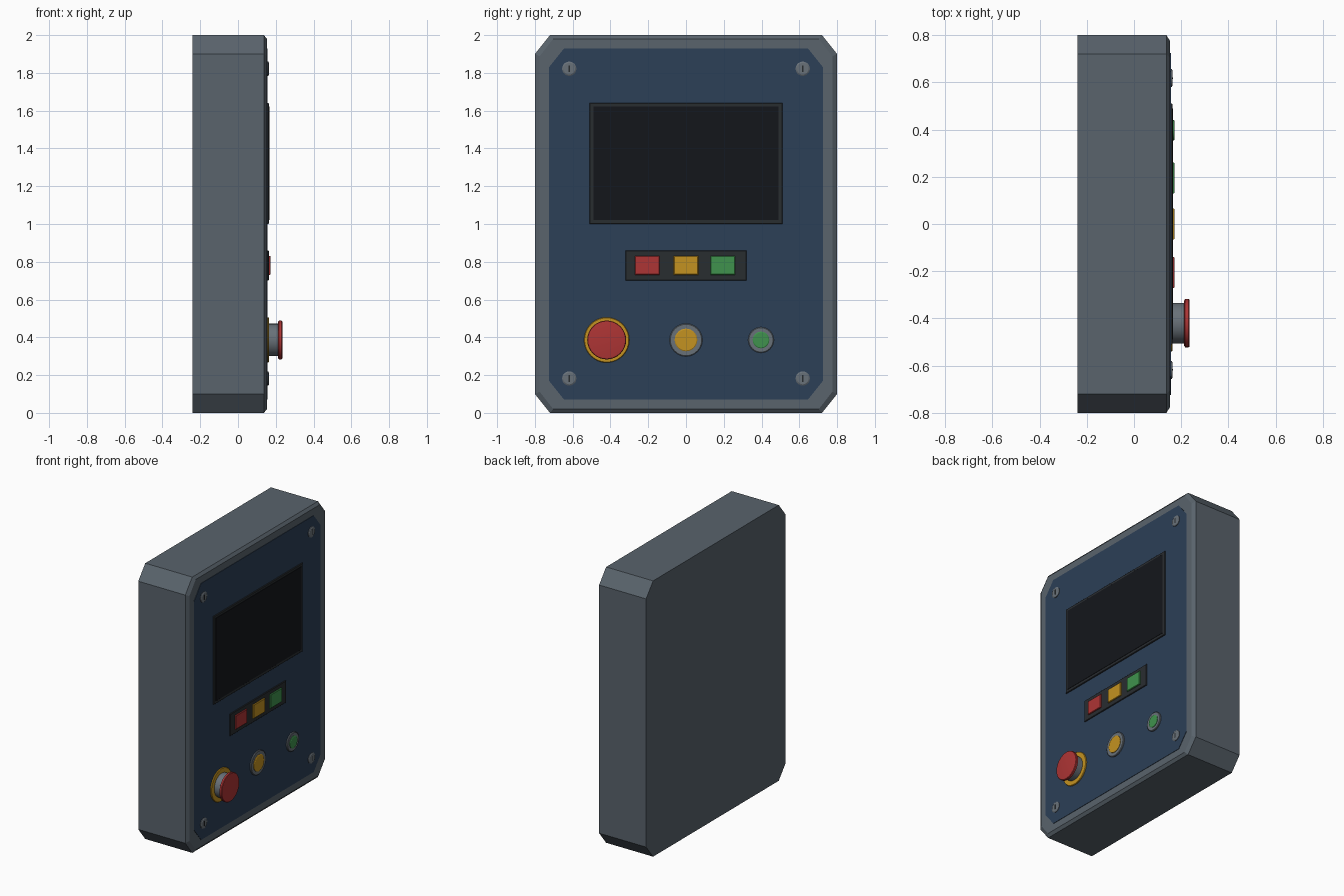
import bpy, bmesh, math

if "Cube" in bpy.data.objects:
    bpy.data.objects.remove(bpy.data.objects["Cube"])

def material(name, r, g, b):
    m = bpy.data.materials.new(name)
    m.diffuse_color = (r, g, b, 1)
    m.use_nodes = True
    m.node_tree.nodes["Principled BSDF"].inputs["Base Color"].default_value = m.diffuse_color
    return m

CASE = material("case_grey", 0.10, 0.125, 0.15)
BLUE = material("panel_blue", 0.025, 0.05, 0.095)
DARK = material("dark_trim", 0.022, 0.026, 0.03)
BLACK = material("screen_black", 0.007, 0.008, 0.011)
METAL = material("metal", 0.14, 0.165, 0.19)
RED = material("red", 0.42, 0.035, 0.035)
YELLOW = material("yellow", 0.55, 0.29, 0.015)
GREEN = material("green", 0.05, 0.29, 0.075)

def finish(name, bm, mat, smooth=False):
    bmesh.ops.recalc_face_normals(bm, faces=bm.faces)
    me = bpy.data.meshes.new(name)
    bm.to_mesh(me)
    bm.free()
    ob = bpy.data.objects.new(name, me)
    bpy.context.collection.objects.link(ob)
    me.materials.append(mat)
    if smooth:
        bpy.ops.object.select_all(action='DESELECT')
        ob.select_set(True)
        bpy.context.view_layer.objects.active = ob
        bpy.ops.object.shade_smooth_by_angle(angle=math.radians(30))
    return ob

def loft(name, rings, mat, smooth=False):
    """Skin closed rings of points, capping both ends."""
    bm = bmesh.new()
    vs = [[bm.verts.new(p) for p in ring] for ring in rings]
    n = len(vs[0])
    for a, b in zip(vs, vs[1:]):
        for i in range(n):
            j = (i + 1) % n
            bm.faces.new((a[i], a[j], b[j], b[i]))
    bm.faces.new(vs[0])
    bm.faces.new(vs[-1])
    return finish(name, bm, mat, smooth)

def octagon(x, hy, hz, cy, cz):
    """Rectangle in the YZ plane with cut corners, centred at z = 1."""
    q = [(hy, hz - cz), (hy - cy, hz), (cy - hy, hz), (-hy, hz - cz)]
    return [(x, y, 1 + z) for y, z in q + [(-y, -z) for y, z in q]]

def slab(name, y0, y1, z0, z1, x0, x1, mat, edge=0.003):
    """Rectangular plate on the panel with a small front chamfer."""
    def rect(x, e):
        return [(x, y0 + e, z0 + e), (x, y1 - e, z0 + e),
                (x, y1 - e, z1 - e), (x, y0 + e, z1 - e)]
    return loft(name, [rect(x0, 0), rect(x1 - edge, 0), rect(x1, edge)], mat)

def lathe(name, y, z, profile, mat, sides=32):
    """Revolve (x, radius) pairs about an axis along X."""
    rings = [[(x, y + r * math.cos(2 * math.pi * i / sides),
               z + r * math.sin(2 * math.pi * i / sides)) for i in range(sides)]
             for x, r in profile]
    return loft(name, rings, mat, True)

# Housing with cut corners and bevelled front rim
loft("housing", [octagon(-0.24, 0.8, 1.0, 0.08, 0.1),
                 octagon(0.137, 0.8, 1.0, 0.08, 0.1),
                 octagon(0.153, 0.775, 0.98, 0.072, 0.092)], CASE)

# Blue front plate
loft("front_plate", [octagon(0.145, 0.725, 0.93, 0.08, 0.1),
                     octagon(0.156, 0.725, 0.93, 0.08, 0.1)], BLUE)

# Display
slab("screen_bezel", -0.51, 0.51, 1.0, 1.64, 0.15, 0.164, DARK)
slab("screen", -0.49, 0.49, 1.02, 1.622, 0.155, 0.166, BLACK, 0.001)

# Key strip with three square keys
slab("key_strip", -0.32, 0.32, 0.70, 0.86, 0.15, 0.163, DARK)
for name, y, mat in (("red_key", -0.205, RED), ("yellow_key", 0, YELLOW),
                     ("green_key", 0.195, GREEN)):
    slab(name, y - 0.065, y + 0.065, 0.731, 0.831, 0.155, 0.172, mat)

# Emergency stop button
lathe("stop_collar", -0.42, 0.386, [(0.15, 0.12), (0.16, 0.12), (0.164, 0.117)], YELLOW)
lathe("stop_stem", -0.42, 0.386, [(0.155, 0.086), (0.218, 0.086)], METAL)
lathe("stop_cap", -0.42, 0.386, [(0.212, 0.095), (0.217, 0.103), (0.23, 0.103),
                                 (0.234, 0.1), (0.236, 0.09)], RED)

# Round push buttons with metal rings
for name, y, ring, cap, mat in (("yellow_button", 0, 0.087, 0.06, YELLOW),
                                ("green_button", 0.397, 0.068, 0.044, GREEN)):
    lathe(name + "_ring", y, 0.386, [(0.15, ring), (0.163, ring), (0.166, ring - 0.004)], METAL)
    lathe(name, y, 0.386, [(0.155, cap), (0.169, cap), (0.172, cap - 0.005)], mat)

# Corner screws with cross slots
for sy in (-1, 1):
    for z in (0.182, 1.822):
        y = sy * 0.618
        lathe("corner_screw", y, z, [(0.15, 0.038), (0.16, 0.038), (0.164, 0.031)], METAL, 20)
        slab("screw_slot", y - 0.003, y + 0.003, z - 0.018, z + 0.018, 0.16, 0.1645, DARK, 0)
